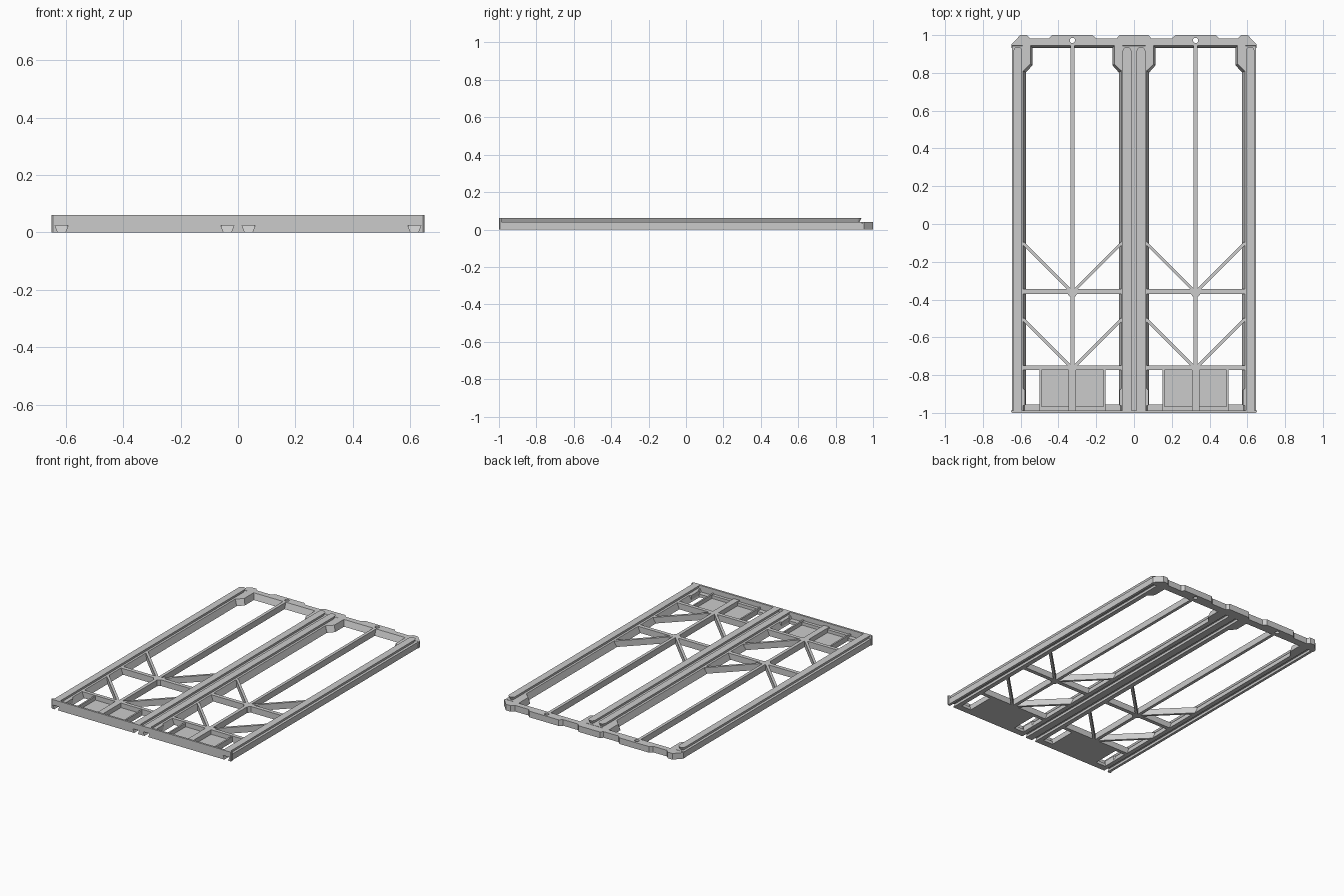
import bpy, bmesh, math
from mathutils import Vector

if "Cube" in bpy.data.objects:
    bpy.data.objects.remove(bpy.data.objects["Cube"])

H = 0.04          # frame height
TOP = 0.061       # height of the ridges and front plate
BAY = 0.326       # bay centre in x


def loft(name, ring_a, ring_b):
    """Closed solid between two matching rings of 3D points."""
    bm = bmesh.new()
    a = [bm.verts.new(p) for p in ring_a]
    b = [bm.verts.new(p) for p in ring_b]
    bm.faces.new(a)
    bm.faces.new(b)
    for i in range(len(a)):
        j = (i + 1) % len(a)
        bm.faces.new((a[i], a[j], b[j], b[i]))
    bmesh.ops.recalc_face_normals(bm, faces=bm.faces)
    mesh = bpy.data.meshes.new(name)
    bm.to_mesh(mesh)
    bm.free()
    obj = bpy.data.objects.new(name, mesh)
    bpy.context.collection.objects.link(obj)
    return obj


def plan(name, low, high, z0=0.0, z1=H):
    """Solid from xy outlines at bottom and top."""
    return loft(name, [(x, y, z0) for x, y in low], [(x, y, z1) for x, y in high])


def sweep(name, profile, y0, y1):
    """Solid from an xz profile run along y."""
    return loft(name, [(x, y0, z) for x, z in profile], [(x, y1, z) for x, z in profile])


def box(name, x0, x1, y0, y1, z0=0.0, z1=H):
    pts = [(x0, y0), (x1, y0), (x1, y1), (x0, y1)]
    return plan(name, pts, pts, z0, z1)


def bar(name, p, q, width, z0=0.0, z1=H):
    p, q = Vector(p), Vector(q)
    d = (q - p).normalized() * width / 2
    n = Vector((-d.y, d.x))
    pts = [tuple(p + n), tuple(p - n), tuple(q - n), tuple(q + n)]
    return plan(name, pts, pts, z0, z1)


def notch(cx):
    """Dovetail groove in the underside, listed left to right."""
    return [(cx - 0.013, 0), (cx - 0.023, 0.025), (cx + 0.023, 0.025), (cx + 0.013, 0)]


def slot(cx, r):
    """Ridge outline with a rounded back end."""
    arc = [(cx + r * math.cos(math.pi * i / 12), 0.915 + r * math.sin(math.pi * i / 12))
           for i in range(13)]
    return [(cx - r, -0.99), (cx + r, -0.99)] + arc


RIDGES = (-0.615, -0.037, 0.037, 0.615)

# Side rails with sloped inner walls and grooves below
for s, side in ((-1, "left"), (1, "right")):
    prof = [(-0.645, 0)] + notch(-0.615) + [(-0.572, 0), (-0.587, H), (-0.645, H)]
    sweep(side + "_rail", [(-s * x, z) for x, z in prof], -0.99, 0.942)
sweep("centre_rail", [(-0.08, 0)] + notch(-0.037) + notch(0.037)
      + [(0.08, 0), (0.065, H), (-0.065, H)], -0.99, 0.942)

# Dovetail ridges on top of the rails
for i, cx in enumerate(RIDGES):
    plan(f"ridge_{i}", slot(cx, 0.013), slot(cx, 0.023), H - 0.0005, TOP)

# Front plate with matching notches and chamfered corners
prof = [(-0.645, 0)]
for cx in RIDGES:
    prof += notch(cx)
prof += [(0.645, 0), (0.645, TOP), (-0.645, TOP)]
sweep("front_plate", prof, -1.0, -0.987)
for s in (-1, 1):
    pts = [(s * 0.644, -1), (s * 0.65, -0.995), (s * 0.65, -0.987), (s * 0.644, -0.987)]
    plan("plate_corner", pts, pts, 0, TOP)

# Back bar with stepped edge, sloped inner face and two holes
half = [(0.077, 1.0), (0.092, 0.982), (0.2, 0.982), (0.22, 1.0), (0.433, 1.0),
        (0.45, 0.982), (0.55, 0.982), (0.568, 1.0), (0.602, 1.0), (0.648, 0.952)]


def back_outline(inner):
    right = half + [(0.648, inner)]
    return [(-x, y) for x, y in reversed(right)] + right


back = plan("back_bar", back_outline(0.932), back_outline(0.945))
for s in (-1, 1):
    bpy.ops.mesh.primitive_cylinder_add(vertices=24, radius=0.014, depth=0.2,
                                        location=(s * BAY, 0.972, 0.02))
    cutter = bpy.context.object
    cutter.name = "hole_cutter"
    cutter.hide_render = True
    cutter.hide_viewport = False
    cutter.display_type = 'WIRE'
    mod = back.modifiers.new("hole", 'BOOLEAN')
    mod.operation = 'DIFFERENCE'
    mod.solver = 'EXACT'
    mod.object = cutter
    bpy.context.view_layer.objects.active = back
    bpy.ops.object.modifier_apply(modifier=mod.name)
    bpy.data.objects.remove(cutter)

# Two identical bays
for c, bay in ((-BAY, "left"), (BAY, "right")):
    # Centre stringer, wider towards the front
    box(bay + "_stringer_back", c - 0.01, c + 0.01, -0.36, 0.95)
    box(bay + "_stringer_mid", c - 0.011, c + 0.011, -0.76, -0.36)
    box(bay + "_stringer_front", c - 0.02, c + 0.02, -0.99, -0.76)

    # Cross bars with a gusset at the junction and diagonal braces
    for y, w in ((-0.357, 0.026), (-0.76, 0.024)):
        box(bay + "_cross_bar", c - 0.262, c + 0.262, y - w / 2, y + w / 2)
        for s in (-1, 1):
            bar(bay + "_brace", (c + s * 0.262, y + 0.257), (c + s * 0.01, y + 0.005), 0.016)
    g = [(-0.03, -0.365), (-0.012, -0.387), (0.012, -0.387), (0.03, -0.365),
         (0.025, -0.345), (-0.025, -0.345)]
    g = [(c + x, y) for x, y in g]
    plan(bay + "_gusset", g, g)

    # Recessed front panel, its lips and the front beam
    box(bay + "_panel", c - 0.168, c + 0.168, -0.97, -0.76, 0, 0.01)
    box(bay + "_front_beam", c - 0.168, c + 0.168, -0.99, -0.967, 0, 0.03)

    for s in (-1, 1):
        box(bay + "_panel_wall", c + s * 0.164, c + s * 0.174, -0.99, -0.76, 0, 0.035)
        box(bay + "_ledge", c + s * 0.168, c + s * 0.262, -0.99, -0.956, 0, 0.02)
        # Corner blocks at the back of the opening
        low = [(0.265, 0.95), (0.212, 0.95), (0.212, 0.84), (0.245, 0.803), (0.265, 0.803)]
        high = [(0.265, 0.95), (0.222, 0.95), (0.222, 0.847), (0.26, 0.81), (0.265, 0.81)]
        plan(bay + "_corner_block", [(c + s * x, y) for x, y in low],
             [(c + s * x, y) for x, y in high])
        # Small rail pads beside the front openings
        pad = [(0.25, -0.88), (0.265, -0.865), (0.265, -0.96), (0.25, -0.96)]
        pad = [(c + s * x, y) for x, y in pad]
        plan(bay + "_rail_pad", pad, pad)
